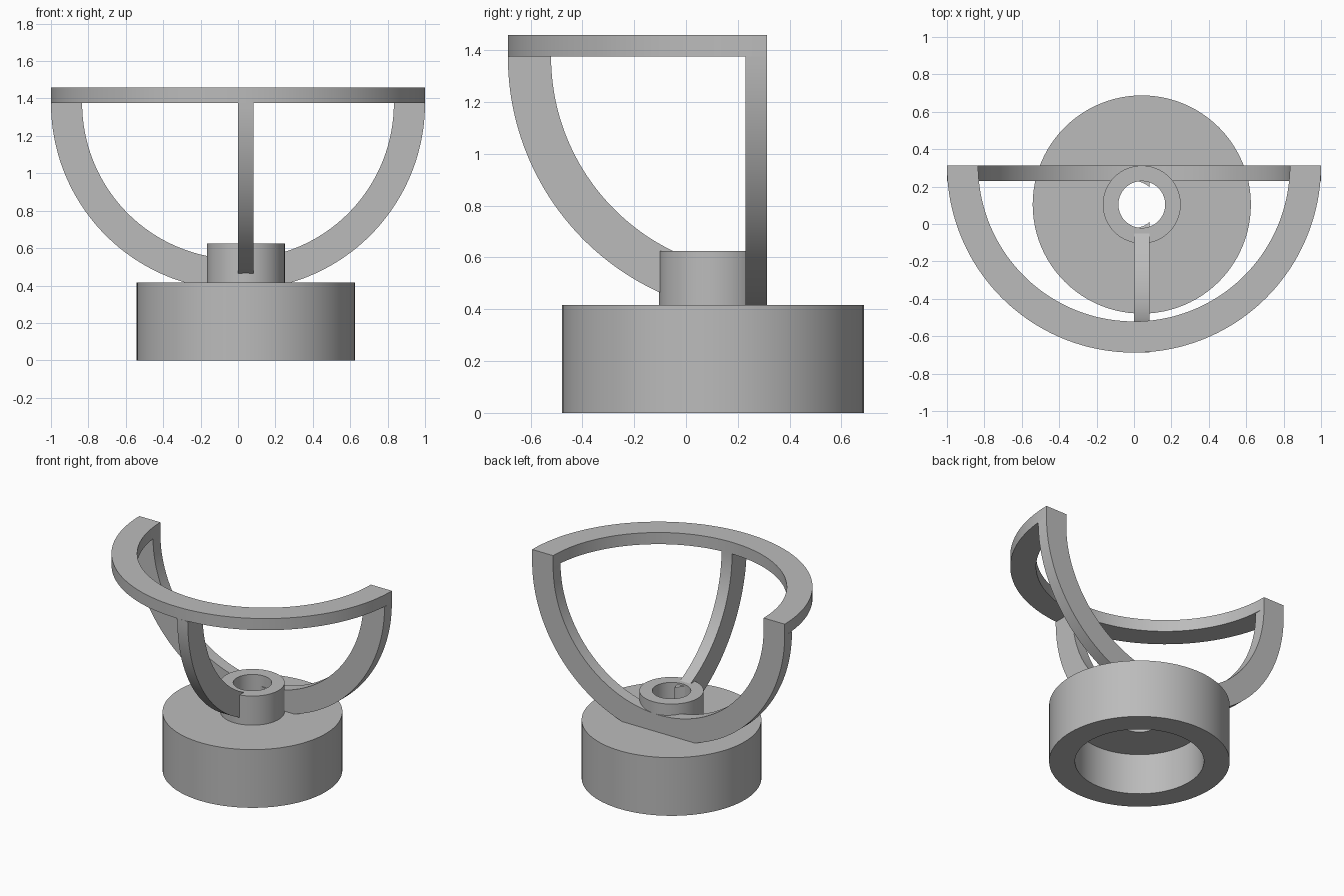
import bpy, bmesh
from math import pi, cos, sin, radians

cube = bpy.data.objects.get("Cube")
if cube:
    bpy.data.objects.remove(cube, do_unlink=True)

U = 1 / 12                    # design module: the rim radius is 12 modules
BACK = 3.75 * U               # plane of the back arch
RIM_Z = 16.5 * U              # underside of the rim
HUB = (0.5 * U, BACK - 2.5 * U)

grey = bpy.data.materials.new("plain grey")
grey.use_nodes = True
grey.diffuse_color = (0.5, 0.5, 0.5, 1)
grey.node_tree.nodes["Principled BSDF"].inputs["Base Color"].default_value = grey.diffuse_color


def sweep(name, profile, place, start=0.0, end=2 * pi, steps=96):
    """Sweep a closed (radius, offset) profile round an arc; place() maps it into space."""
    full = abs(end - start - 2 * pi) < 1e-6
    bm = bmesh.new()
    rings = []
    for i in range(steps if full else steps + 1):
        a = start + (end - start) * i / steps
        rings.append([bm.verts.new(place(r * U * cos(a), r * U * sin(a), h * U)) for r, h in profile])
    n = len(profile)
    for i in range(steps):
        p, q = rings[i], rings[(i + 1) % len(rings)]
        for j in range(n):
            k = (j + 1) % n
            bm.faces.new((p[j], p[k], q[k], q[j]))
    if not full:
        bm.faces.new(rings[0])
        bm.faces.new(rings[-1])
    bmesh.ops.recalc_face_normals(bm, faces=bm.faces[:])
    mesh = bpy.data.meshes.new(name)
    bm.to_mesh(mesh)
    bm.free()
    mesh.materials.append(grey)
    obj = bpy.data.objects.new(name, mesh)
    bpy.context.collection.objects.link(obj)
    return obj


def select_only(obj):
    bpy.ops.object.select_all(action='DESELECT')
    obj.select_set(True)
    bpy.context.view_layer.objects.active = obj


# Hollow round base with its collar and through hole, turned as one piece
base = sweep("base_and_collar",
             [(7, 0), (7, 5), (2.5, 5), (2.5, 7.5), (1.5, 7.5), (1.5, 3.5), (5, 3.5), (5, 0)],
             lambda c, s, h: (HUB[0] + c, HUB[1] + s, h))

# Square-edged band shared by the rim, arch and strut
band = [(10, 0), (12, 0), (12, 1), (10, 1)]
rim = sweep("half_round_rim", band, lambda c, s, h: (c, BACK + s, RIM_Z + h), pi, 2 * pi)
arch = sweep("back_arch", band, lambda c, s, h: (c, BACK - h, RIM_Z + s), pi, 2 * pi)
strut = sweep("front_strut", band, lambda c, s, h: (h, BACK + c, RIM_Z + s),
              pi, 1.49 * pi, 48)

# Clear the strut out of the collar hole, leaving thin slivers on one side
bpy.ops.mesh.primitive_cylinder_add(vertices=96, radius=1.5 * U, depth=1,
                                    location=(0, HUB[1], 0.4))
cutter = bpy.context.object
cutter.name = "hole_cutter"
cutter.hide_render = True
cut = strut.modifiers.new("hole", 'BOOLEAN')
cut.operation = 'DIFFERENCE'
cut.solver = 'EXACT'
cut.object = cutter
select_only(strut)
bpy.ops.object.modifier_apply(modifier=cut.name)
bpy.data.objects.remove(cutter, do_unlink=True)

for part in (base, rim, arch, strut):
    select_only(part)
    bpy.ops.object.shade_smooth_by_angle(angle=radians(30))
